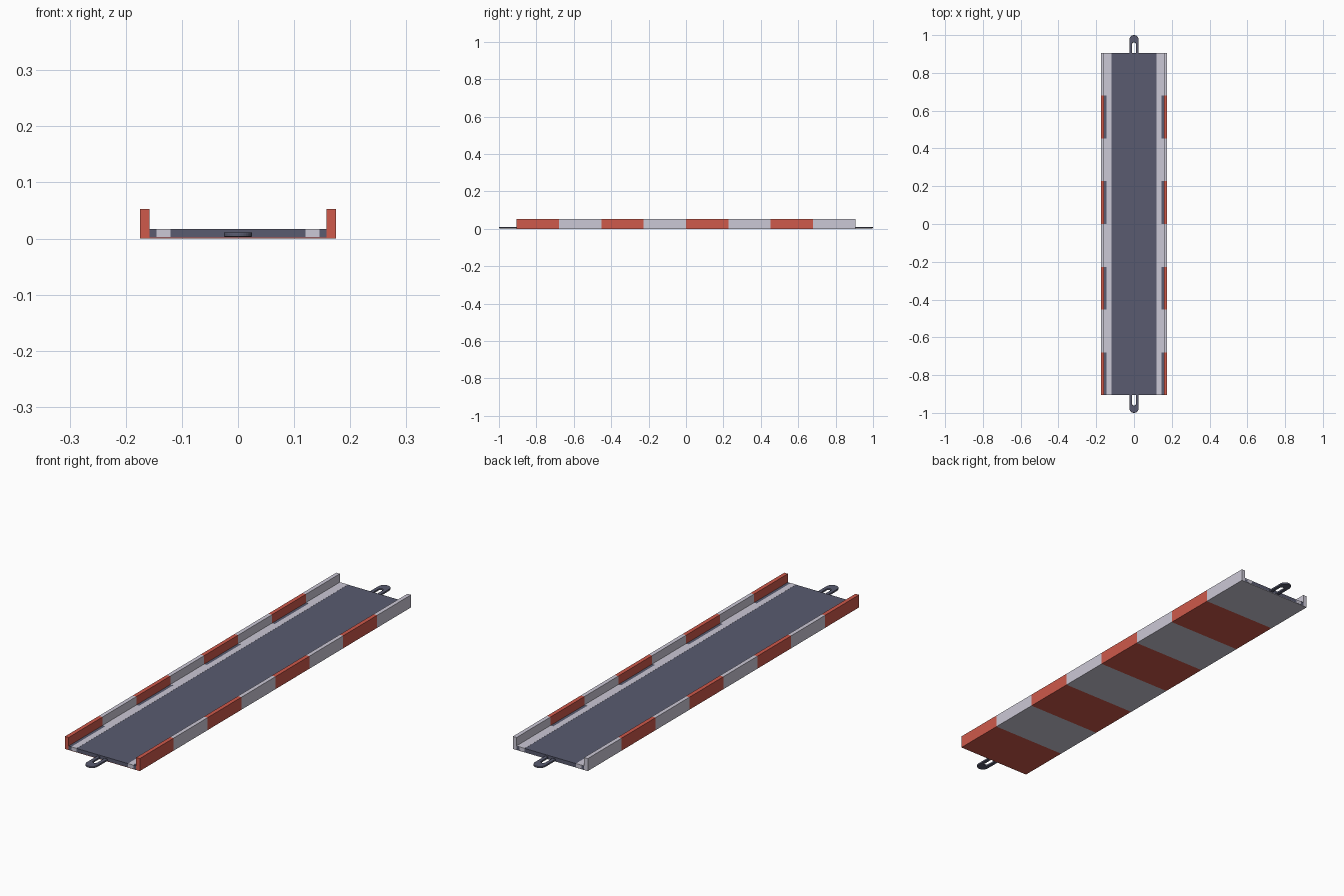
import bpy, bmesh, math

if "Cube" in bpy.data.objects:
    bpy.data.objects.remove(bpy.data.objects["Cube"])

def material(name, rgb):
    m = bpy.data.materials.new(name)
    m.diffuse_color = (*rgb, 1)
    m.use_nodes = True
    m.node_tree.nodes["Principled BSDF"].inputs["Base Color"].default_value = m.diffuse_color
    return m

RED = material("warning red", (0.62, 0.10, 0.07))
LIGHT = material("light grey", (0.60, 0.58, 0.67))
DARK = material("dark slate", (0.10, 0.105, 0.16))

HALF_W, INNER, WALL_H, DECK_Z = 0.175, 0.158, 0.053, 0.017
HALF_L = 0.906
SEG = HALF_L * 2 / 8

def finish(name, bm, mat):
    bmesh.ops.recalc_face_normals(bm, faces=bm.faces)
    me = bpy.data.meshes.new(name)
    bm.to_mesh(me)
    bm.free()
    me.materials.append(mat)
    ob = bpy.data.objects.new(name, me)
    bpy.context.collection.objects.link(ob)
    return ob

def prism(name, points, depth, mat):
    """Extrude a closed 3D outline along a vector."""
    bm = bmesh.new()
    face = bm.faces.new([bm.verts.new(p) for p in points])
    ext = bmesh.ops.extrude_face_region(bm, geom=[face])
    bmesh.ops.translate(bm, vec=depth,
                        verts=[v for v in ext["geom"] if isinstance(v, bmesh.types.BMVert)])
    return finish(name, bm, mat)

def box(name, x0, x1, y0, y1, z0, z1, mat):
    return prism(name, [(x0, y0, z0), (x1, y0, z0), (x1, y1, z0), (x0, y1, z0)],
                 (0, 0, z1 - z0), mat)

# Striped U-channel: alternating red and light segments
half = [(HALF_W, 0), (HALF_W, WALL_H), (INNER, WALL_H), (INNER, 0.002)]
profile = half + [(-x, z) for x, z in reversed(half)]
for i in range(8):
    y = -HALF_L + i * SEG
    prism(f"channel_segment_{i + 1}", [(x, y, z) for x, z in profile],
          (0, SEG, 0), LIGHT if i % 2 else RED)

# Dark deck lying in the channel
box("deck", -INNER, INNER, -HALF_L, HALF_L, 0.002, DECK_Z, DARK)

# Light edge strips, widened to the wall along the light segments
for s, side in ((-1, "left"), (1, "right")):
    a, b = sorted((s * 0.12, s * 0.145))
    box(f"edge_strip_{side}", a, b, -HALF_L - 0.0004, HALF_L + 0.0004,
        0.003, DECK_Z + 0.0004, LIGHT)
    a, b = sorted((s * 0.145, s * INNER))
    for i in range(1, 8, 2):
        y = -HALF_L + i * SEG
        box(f"shelf_{side}_{i + 1}", a, b, y, y + SEG, 0.012, DECK_Z + 0.0004, LIGHT)

# Slotted coupling loops at both ends
def arch(r, y_root, y_centre, n=16):
    pts = [(r, y_root)]
    pts += [(r * math.cos(math.pi * k / n), y_centre + r * math.sin(math.pi * k / n))
            for k in range(n + 1)]
    return pts + [(-r, y_root)]

for s, side in ((-1, "front"), (1, "back")):
    outer = arch(0.025, 0.89, 0.975)
    inner = arch(0.010, 0.89, 0.952)
    outline = outer + inner[::-1]
    bm = bmesh.new()
    rings = []
    for z in (0.003, 0.011):
        rings.append([[bm.verts.new((x, s * y, z)) for x, y in ring]
                      for ring in (outer, inner)])
    n = len(outer)
    for k in range(n - 1):
        for (lo, hi) in ((rings[0][0], rings[1][0]), (rings[0][1], rings[1][1]),
                         (rings[0][0], rings[0][1]), (rings[1][0], rings[1][1])):
            bm.faces.new((lo[k], lo[k + 1], hi[k + 1], hi[k]))
    for k in (0, n - 1):
        bm.faces.new((rings[0][0][k], rings[1][0][k], rings[1][1][k], rings[0][1][k]))
    ob = finish(f"coupling_loop_{side}", bm, DARK)
    bev = ob.modifiers.new("soft_edges", 'BEVEL')
    bev.width, bev.segments = 0.002, 2
    bev.limit_method, bev.angle_limit = 'ANGLE', math.radians(50)
